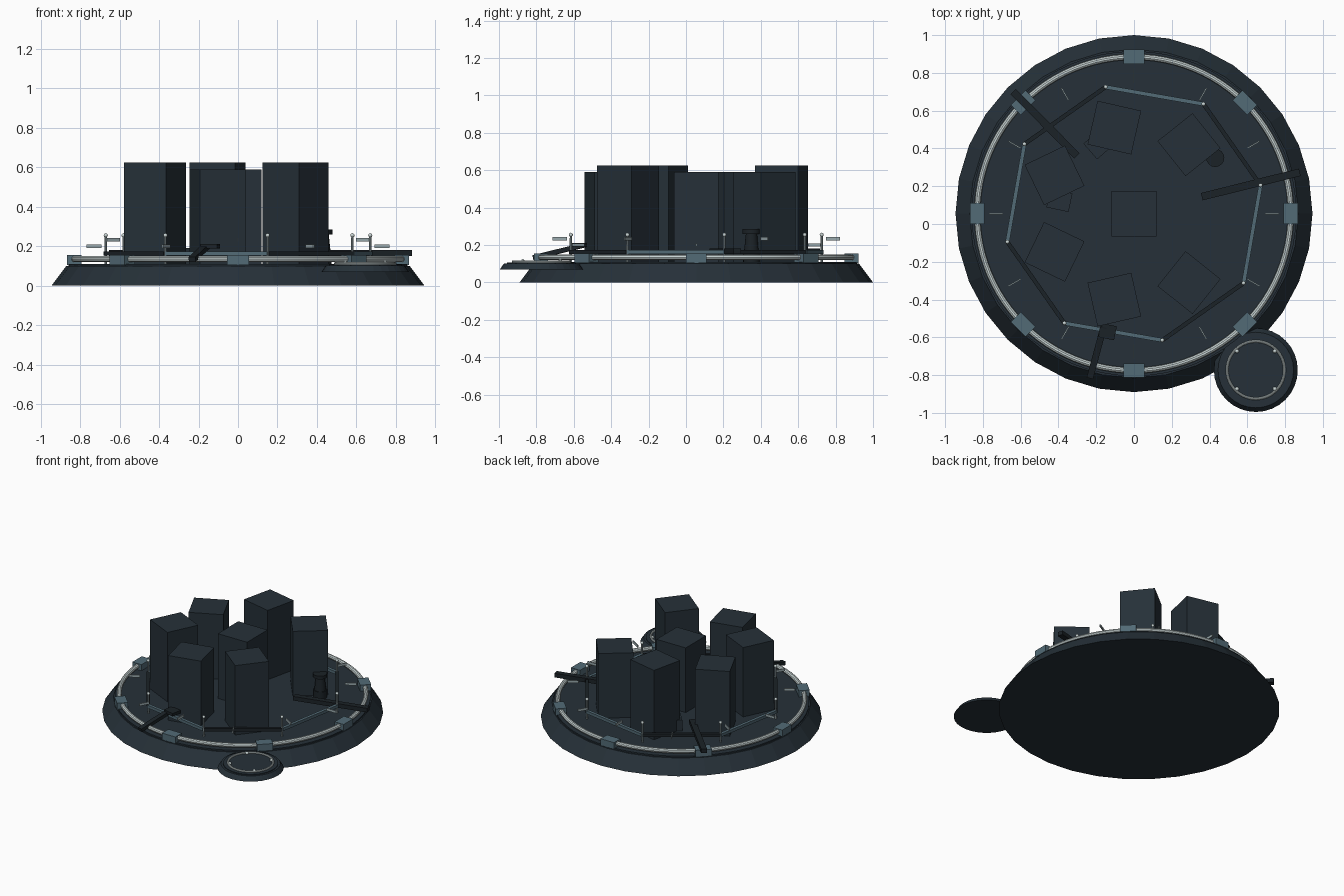
import bpy
from math import sin, cos, pi, radians, atan2
from mathutils import Vector

cube = bpy.data.objects.get("Cube")
if cube:
    bpy.data.objects.remove(cube, do_unlink=True)

CY = 0.055      # platform centre on y
DECK = 0.11     # deck height


def material(name, rgb):
    m = bpy.data.materials.new(name)
    m.use_nodes = True
    m.diffuse_color = (*rgb, 1)
    m.node_tree.nodes["Principled BSDF"].inputs["Base Color"].default_value = (*rgb, 1)
    return m


slate = material("dark slate", (0.019, 0.030, 0.040))
charcoal = material("charcoal", (0.011, 0.016, 0.020))
steel = material("blue steel", (0.085, 0.145, 0.18))
pale = material("pale grey", (0.58, 0.66, 0.66))
silver = material("silver", (0.32, 0.40, 0.42))


def finish(name, mat, smooth=False):
    ob = bpy.context.object
    ob.name = name
    ob.data.materials.append(mat)
    if smooth:
        bpy.ops.object.shade_smooth_by_angle(angle=radians(35))
    return ob


def polar(r, a, z):
    return Vector((r * cos(a), CY + r * sin(a), z))


def box(name, mat, centre, size, turn=0):
    bpy.ops.mesh.primitive_cube_add(size=1, location=centre, rotation=(0, 0, turn))
    bpy.context.object.scale = size
    return finish(name, mat)


def cone(name, mat, x, y, z0, z1, r0, r1, sides=32, turn=0, smooth=False):
    bpy.ops.mesh.primitive_cone_add(vertices=sides, radius1=r0, radius2=r1, depth=z1 - z0,
                                    location=(x, y, (z0 + z1) / 2), rotation=(0, 0, turn))
    return finish(name, mat, smooth)


def ring(name, mat, x, y, z, r, thick):
    bpy.ops.mesh.primitive_torus_add(major_radius=r, minor_radius=thick, major_segments=96,
                                     minor_segments=10, location=(x, y, z))
    return finish(name, mat, True)


def ball(name, mat, centre, r):
    bpy.ops.mesh.primitive_uv_sphere_add(segments=10, ring_count=6, radius=r, location=centre)
    return finish(name, mat, True)


def beam(name, mat, a, b, width, height):
    d = b - a
    ob = box(name, mat, (a + b) / 2, (d.length, width, height))
    flat = (d.x ** 2 + d.y ** 2) ** 0.5
    ob.rotation_euler = (0, -atan2(d.z, flat), atan2(d.y, d.x))
    return ob


# Main platform and perimeter light ring
cone("platform_base", slate, 0, CY, 0, 0.1, 0.945, 0.87)
cone("platform_deck", slate, 0, CY, 0.1, DECK, 0.86, 0.86, 64)
ring("perimeter_ring", pale, 0, CY, 0.134, 0.83, 0.016)
for k in range(8):
    a = k * pi / 4
    box("ring_clamp", steel, polar(0.83, a, 0.13), (0.075, 0.11, 0.05), a)

# Tower blocks: one in the middle, six of seven places around it
box("centre_tower", slate, (0, CY, (DECK + 0.59) / 2), (0.24, 0.24, 0.59 - DECK))
for k in range(1, 7):
    a = k * 2 * pi / 7
    top = 0.59 if k % 2 else 0.625
    box("outer_tower", slate, polar(0.467, a, (DECK + top) / 2), (0.237, 0.237, top - DECK), -a)

# Octagonal fence with lit posts and alternating rails
start = radians(12.6)
for k in range(8):
    a = start + k * pi / 4
    foot = polar(0.687, a, DECK)
    cone("fence_post", silver, foot.x, foot.y, DECK, 0.25, 0.007, 0.006, 8, smooth=True)
    ball("post_lamp", pale, polar(0.687, a, 0.255), 0.011)
    beam("fence_rail", charcoal if k % 2 == 0 else steel,
         polar(0.687, a, 0.163), polar(0.687, a + pi / 4, 0.163), 0.022, 0.022)

# Floating radial marker plates at alternating heights
for k in range(12):
    a = k * pi / 6
    box("marker_plate", silver, polar(0.73, a, 0.233 if k % 2 else 0.2), (0.075, 0.007, 0.018), a)

# Service arms reaching across the perimeter
for deg, r0, r1 in ((134.7, 0.43, 0.91), (14, 0.37, 0.905)):
    a = radians(deg)
    beam("service_arm", charcoal, polar(r0, a, 0.166), polar(r1, a, 0.166), 0.04, 0.03)
a = radians(255)
beam("ramp_arm", charcoal, polar(0.62, a, 0.2), polar(0.9, a, 0.133), 0.035, 0.025)
box("ramp_head", charcoal, (-0.14, -0.57, 0.2), (0.085, 0.075, 0.022), radians(-12))

# Small deck equipment beside the towers
box("utility_crate", slate, (-0.395, 0.125, 0.15), (0.12, 0.1, 0.08), radians(-12))
box("utility_crate", slate, (-0.19, 0.42, 0.15), (0.11, 0.11, 0.08), radians(41))
cone("tank_foot", charcoal, 0.43, 0.35, DECK, 0.165, 0.045, 0.045, 16, smooth=True)
cone("tank_waist", charcoal, 0.43, 0.35, 0.165, 0.26, 0.04, 0.03, 16, smooth=True)
cone("tank_cap", charcoal, 0.43, 0.35, 0.26, 0.285, 0.048, 0.048, 16, smooth=True)

# Side landing pad
px, py = 0.645, -0.773
cone("landing_pad", slate, px, py, 0.07, 0.102, 0.222, 0.2)
cone("landing_deck", slate, px, py, 0.102, 0.107, 0.185, 0.185, 48)
ring("landing_ring", pale, px, py, 0.112, 0.152, 0.007)
for sx in (-1, 1):
    for sy in (-1, 1):
        ball("landing_lamp", pale, (px + sx * 0.1, py + sy * 0.1, 0.114), 0.011)
